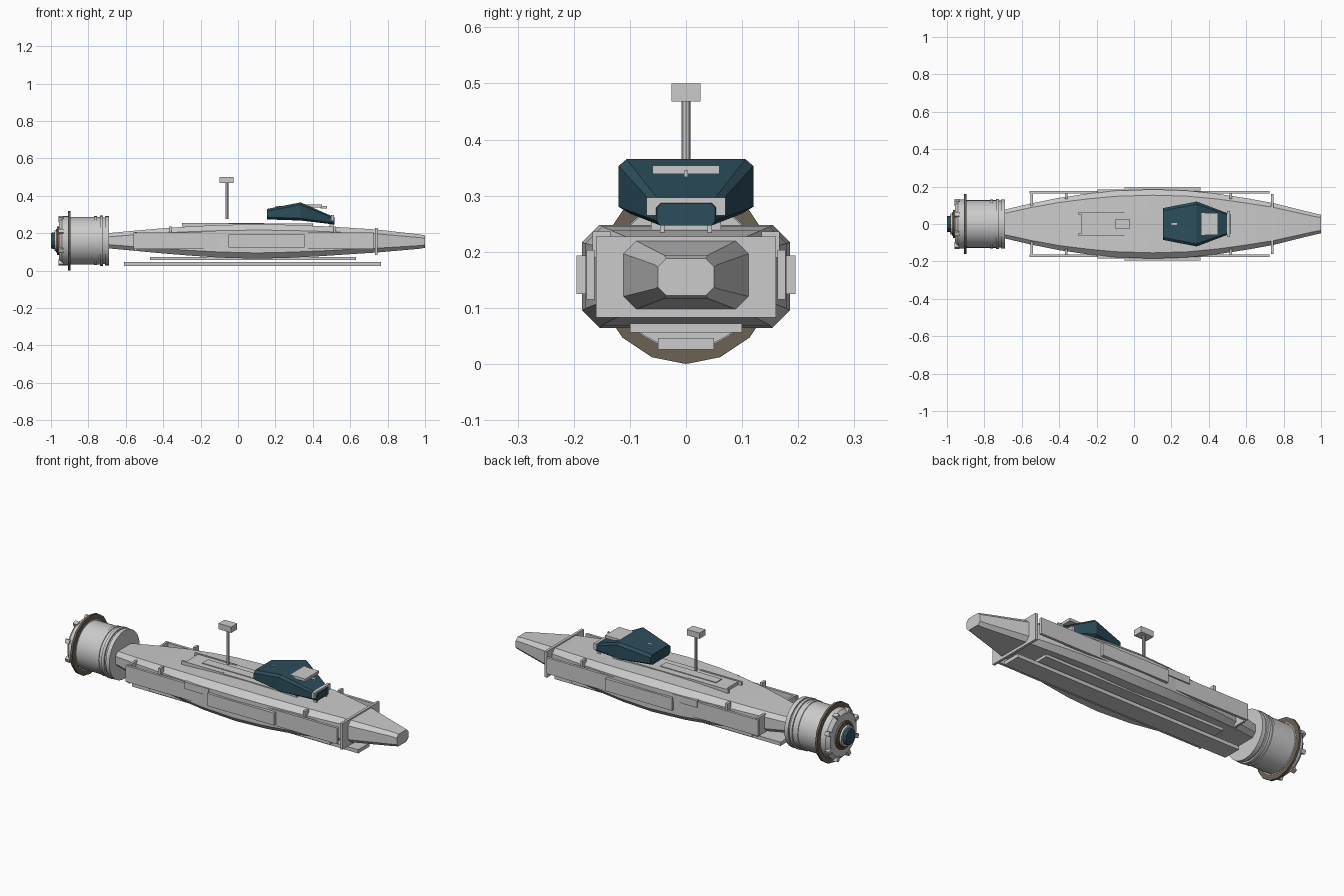
import bpy, bmesh, math
from mathutils import Matrix, Vector

if "Cube" in bpy.data.objects:
    bpy.data.objects.remove(bpy.data.objects["Cube"])

CZ = 0.16  # height of the long axis


def material(name, rgb):
    m = bpy.data.materials.new(name)
    m.diffuse_color = (*rgb, 1)
    m.use_nodes = True
    m.node_tree.nodes["Principled BSDF"].inputs["Base Color"].default_value = m.diffuse_color
    return m


TEAL = material("teal", (0.025, 0.075, 0.105))
BROWN = material("brown", (0.15, 0.12, 0.09))


def finish(bm, name, mat=None, smooth=None):
    bmesh.ops.recalc_face_normals(bm, faces=bm.faces)
    me = bpy.data.meshes.new(name)
    bm.to_mesh(me)
    bm.free()
    ob = bpy.data.objects.new(name, me)
    bpy.context.collection.objects.link(ob)
    if mat:
        me.materials.append(mat)
    if smooth:
        bpy.ops.object.select_all(action='DESELECT')
        ob.select_set(True)
        bpy.context.view_layer.objects.active = ob
        bpy.ops.object.shade_smooth_by_angle(angle=math.radians(smooth))
    return ob


def box(name, x, y, z, mat=None):
    bm = bmesh.new()
    c = [(a[0] + a[1]) / 2 for a in (x, y, z)]
    s = [a[1] - a[0] for a in (x, y, z)]
    bmesh.ops.create_cube(bm, size=1, matrix=Matrix.Translation(c) @ Matrix.Diagonal((*s, 1)))
    return finish(bm, name, mat)


def pair(name, x, y, z):
    box(name + "_left", x, y, z)
    box(name + "_right", x, (-y[1], -y[0]), z)


def loft(name, rings, mat=None, smooth=None):
    bm = bmesh.new()
    vs = [[bm.verts.new(p) for p in r] for r in rings]
    n = len(vs[0])
    for a, b in zip(vs, vs[1:]):
        for i in range(n):
            j = (i + 1) % n
            bm.faces.new((a[i], a[j], b[j], b[i]))
    bm.faces.new(vs[0])
    bm.faces.new(vs[-1])
    return finish(bm, name, mat, smooth)


def section(x, w, z0, z1, c):
    # chamfered rectangle across the long axis
    return [(x, w - c, z0), (x, w, z0 + c), (x, w, z1 - c), (x, w - c, z1),
            (x, c - w, z1), (x, -w, z1 - c), (x, -w, z0 + c), (x, c - w, z0)]


def turned(name, profile, sides, mat=None, smooth=35):
    # solid of revolution about the long axis, profile = (x, radius)
    return loft(name, [[(x, r * math.sin(2 * math.pi * i / sides),
                         CZ + r * math.cos(2 * math.pi * i / sides))
                        for i in range(sides)] for x, r in profile], mat, smooth)


# Hull: x, half width, bottom, top, chamfer
loft("hull", [section(*s) for s in (
    (-0.70, 0.075, 0.120, 0.200, 0.020), (-0.55, 0.110, 0.106, 0.214, 0.022),
    (-0.40, 0.140, 0.092, 0.227, 0.025), (-0.25, 0.162, 0.080, 0.237, 0.028),
    (-0.10, 0.178, 0.070, 0.244, 0.030), (0.10, 0.185, 0.064, 0.248, 0.031),
    (0.28, 0.179, 0.069, 0.245, 0.030), (0.45, 0.161, 0.078, 0.238, 0.028),
    (0.60, 0.138, 0.088, 0.229, 0.026), (0.74, 0.113, 0.097, 0.220, 0.023),
    (0.97, 0.056, 0.117, 0.194, 0.017), (1.00, 0.050, 0.122, 0.188, 0.015))], smooth=25)

# Engine drum with raised bands and stepped rear
turned("engine_drum", [(-0.69, 0.120), (-0.69, 0.132), (-0.712, 0.132), (-0.712, 0.125),
                       (-0.722, 0.125), (-0.722, 0.134), (-0.737, 0.134), (-0.737, 0.127),
                       (-0.895, 0.127), (-0.895, 0.132), (-0.94, 0.132), (-0.957, 0.115)], 32)
turned("engine_band", [(-0.755, 0.120), (-0.755, 0.131), (-0.77, 0.131), (-0.77, 0.120)], 32)
turned("engine_ring", [(-0.896, 0.12), (-0.896, 0.16), (-0.908, 0.16), (-0.908, 0.12)], 16, BROWN, None)
turned("rear_collar", [(-0.95, 0.075), (-0.967, 0.075), (-0.967, 0.065), (-0.972, 0.062)], 24, BROWN)
turned("rear_hub", [(-0.965, 0.058), (-0.982, 0.055)], 16, None, None)
turned("engine_nozzle", [(-0.975, 0.045), (-1.0, 0.042)], 12, TEAL, None)

# Studs around the rear of the drum
bm = bmesh.new()
for i in range(8):
    m = (Matrix.Translation((0, 0, CZ)) @ Matrix.Rotation(math.pi * (i + 0.5) / 4, 4, 'X')
         @ Matrix.Translation((-0.947, 0, 0.124)) @ Matrix.Diagonal((0.026, 0.022, 0.03, 1)))
    bmesh.ops.create_cube(bm, size=1, matrix=m)
finish(bm, "rear_studs")

# Cross frames
box("front_frame", (0.733, 0.747), (-0.16, 0.16), (0.083, 0.227))
box("rear_frame", (-0.553, -0.541), (-0.168, 0.168), (0.105, 0.206))

# Side rails, armour panels and clips
pair("side_rail", (-0.56, 0.725), (0.163, 0.177), (0.115, 0.203))
pair("side_panel", (-0.05, 0.355), (0.178, 0.195), (0.125, 0.193))
pair("side_strip", (-0.195, -0.05), (0.165, 0.184), (0.175, 0.213))
for n, x in (("rear", -0.362), ("front", 0.518)):
    pair(n + "_clip", (x - 0.007, x + 0.007), (0.135, 0.167), (0.19, 0.236))

# Belly plates
box("belly_plate", (-0.47, 0.63), (-0.10, 0.10), (0.056, 0.072))
box("keel_skid", (-0.61, 0.765), (-0.05, 0.05), (0.026, 0.046))

# Deck plates
box("deck_plate", (-0.28, 0.40), (-0.062, 0.062), (0.23, 0.252))
box("deck_strip", (-0.20, 0.14), (-0.025, 0.025), (0.245, 0.256))
pair("deck_rib", (-0.30, -0.05), (0.052, 0.062), (0.235, 0.255))

# Cabin: tapered faceted shell
def cabin(x, w, z0, z1, top, low, c):
    return [(x, low, z0), (x, w, z0 + c), (x, w, z1 - c), (x, top, z1),
            (x, -top, z1), (x, -w, z1 - c), (x, -w, z0 + c), (x, -low, z0)]


loft("cabin", [cabin(0.155, 0.085, 0.274, 0.330, 0.072, 0.070, 0.012),
               cabin(0.335, 0.120, 0.268, 0.365, 0.106, 0.100, 0.012),
               cabin(0.515, 0.052, 0.247, 0.286, 0.044, 0.046, 0.008)], TEAL)
box("cabin_visor", (0.36, 0.45), (-0.06, 0.06), (0.339, 0.354))
box("visor_sensor", (0.44, 0.475), (-0.004, 0.004), (0.333, 0.345))
box("cabin_bumper", (0.496, 0.512), (-0.07, 0.07), (0.265, 0.297))
box("cabin_roof_light", (0.20, 0.23), (-0.005, 0.005), (0.33, 0.346))
pair("cabin_foot", (0.49, 0.51), (0.038, 0.046), (0.23, 0.262))

# Mast with sensor head
bm = bmesh.new()
bmesh.ops.create_cone(bm, cap_ends=True, segments=8, radius1=0.008, radius2=0.008, depth=0.195,
                      matrix=Matrix.Translation((-0.06, 0, 0.3725)))
finish(bm, "mast")
box("mast_head", (-0.10, -0.023), (-0.026, 0.026), (0.468, 0.5))
